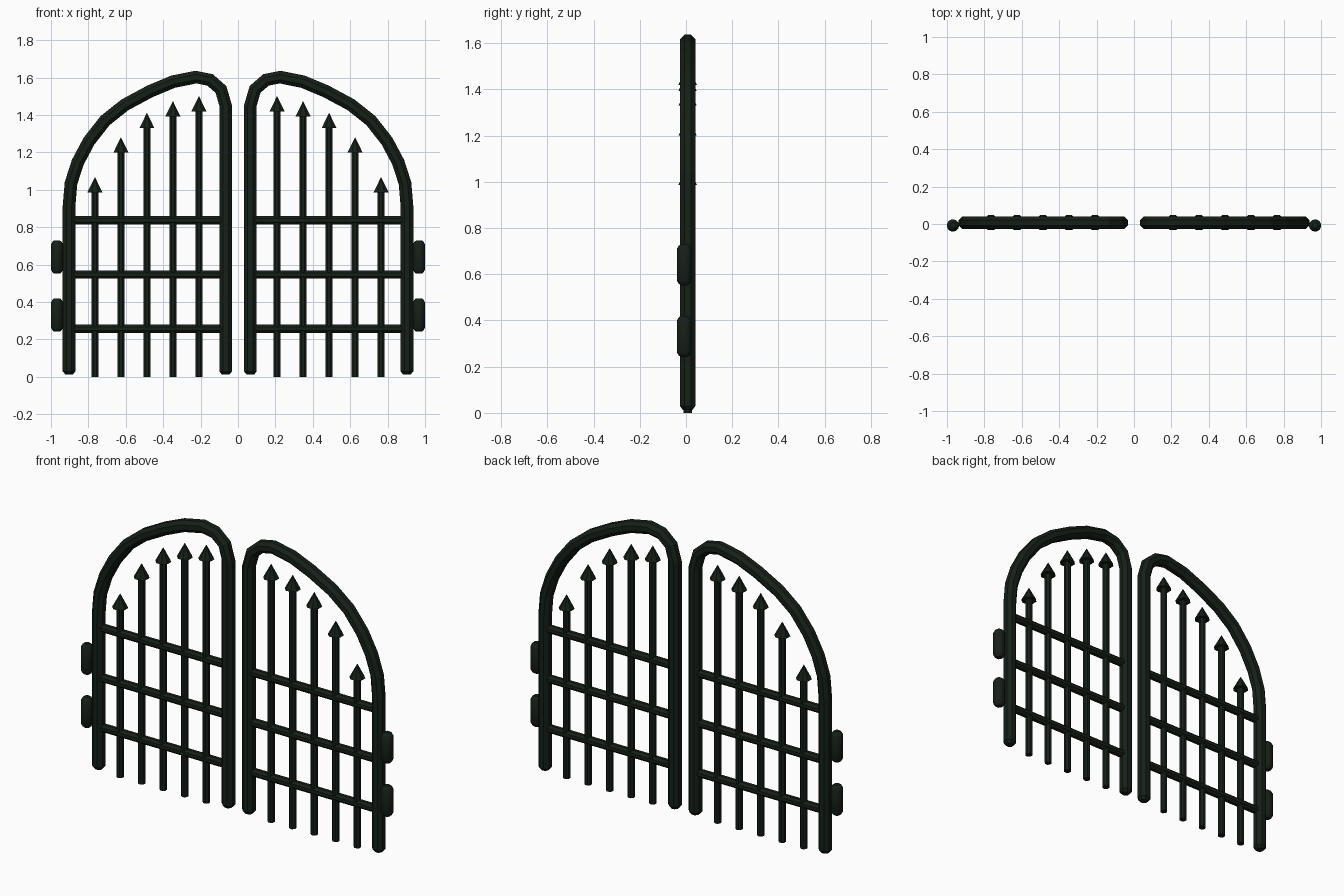
import bpy, bmesh, math
from mathutils import Vector

if "Cube" in bpy.data.objects:
    bpy.data.objects.remove(bpy.data.objects["Cube"])

iron = bpy.data.materials.new("dark_green_iron")
iron.diffuse_color = (0.008, 0.014, 0.009, 1)
iron.use_nodes = True
iron.node_tree.nodes["Principled BSDF"].inputs["Base Color"].default_value = iron.diffuse_color
FRAME_Y, HINGE_Y = 0.007, -0.008


def sweep(name, path, y, sides=8, smooth=False):
    """Sweep a polygon along (x, z, half_width) stations lying in the xz plane."""
    bm = bmesh.new()
    rings = []
    k = 1 / math.cos(math.pi / sides)
    for i, (x, z, r) in enumerate(path):
        a, b = path[max(i - 1, 0)], path[min(i + 1, len(path) - 1)]
        t = Vector((b[0] - a[0], 0, b[1] - a[1])).normalized()
        n = t.cross(Vector((0, 1, 0)))
        ring = []
        for j in range(sides):
            ang = (j + 0.5) * 2 * math.pi / sides
            p = Vector((x, y, z)) + r * k * (n * math.cos(ang) + Vector((0, math.sin(ang), 0)))
            ring.append(bm.verts.new(p))
        rings.append(ring)
    for lo, hi in zip(rings, rings[1:]):
        for j in range(sides):
            m = (j + 1) % sides
            bm.faces.new((lo[j], lo[m], hi[m], hi[j]))
    bm.faces.new(rings[0])
    bm.faces.new(rings[-1])
    bmesh.ops.recalc_face_normals(bm, faces=bm.faces)
    me = bpy.data.meshes.new(name)
    bm.to_mesh(me)
    bm.free()
    me.materials.append(iron)
    ob = bpy.data.objects.new(name, me)
    bpy.context.collection.objects.link(ob)
    if smooth:
        bpy.ops.object.select_all(action='DESELECT')
        bpy.context.view_layer.objects.active = ob
        ob.select_set(True)
        bpy.ops.object.shade_smooth_by_angle(angle=math.radians(35))
    return ob


# Centreline of the arched top, from hinge side to meeting side
arch = [(0.903, 0.917), (0.893, 1.035), (0.857, 1.147), (0.797, 1.26),
        (0.711, 1.37), (0.604, 1.455), (0.47, 1.527), (0.348, 1.578),
        (0.225, 1.603), (0.15, 1.588), (0.091, 1.537), (0.066, 1.45)]
R = 0.034

for side, s in (("left", -1), ("right", 1)):
    # Arched outer frame with chamfered feet
    path = [(0.903, 0.012, 0.02), (0.903, 0.03, R)]
    path += [(x, z, R) for x, z in arch]
    path += [(0.066, 0.03, R), (0.066, 0.012, 0.02)]
    sweep(f"{side}_frame", [(s * x, z, r) for x, z, r in path], FRAME_Y)

    # Horizontal rails
    for i, z in enumerate((0.257, 0.547, 0.838)):
        sweep(f"{side}_rail_{i}", [(s * 0.066, z, 0.022), (s * 0.903, z, 0.022)], FRAME_Y)

    # Upright pickets with spear tips
    for i, tip in enumerate((1.50, 1.473, 1.41, 1.28, 1.067)):
        x = s * (0.209 + 0.139 * i)
        sweep(f"{side}_picket_{i}", [(x, 0, 0.0185), (x, tip - 0.07, 0.0185)], FRAME_Y)
        sweep(f"{side}_spear_tip_{i}", [(x, tip - 0.08, 0.04), (x, tip, 0.001)], FRAME_Y)

    # Rounded hinge barrels
    for i, zc in enumerate((0.331, 0.641)):
        profile = [(-0.089, 0.015), (-0.082, 0.024), (-0.068, 0.032),
                   (0.068, 0.032), (0.082, 0.024), (0.089, 0.015)]
        sweep(f"{side}_hinge_{i}", [(s * 0.968, zc + h, r) for h, r in profile],
              HINGE_Y, sides=16, smooth=True)
